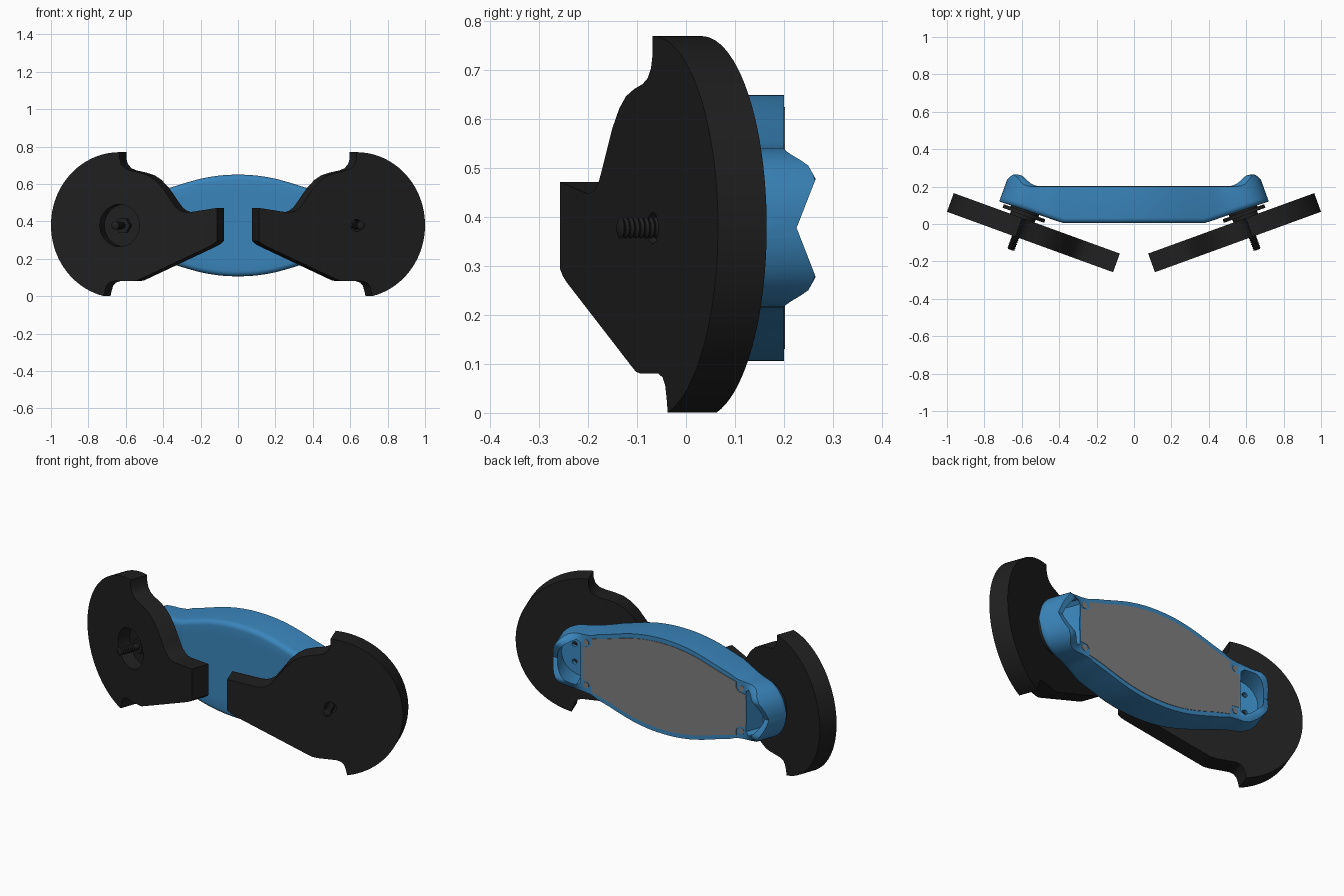
import bpy, bmesh, math
from mathutils import Vector

if "Cube" in bpy.data.objects:
    bpy.data.objects.remove(bpy.data.objects["Cube"])

TILT = math.radians(20)
C, S = math.cos(TILT), math.sin(TILT)
ZC = 0.378                      # height of the hub axis


def material(name, rgb):
    m = bpy.data.materials.new(name)
    m.diffuse_color = (*rgb, 1)
    m.use_nodes = True
    m.node_tree.nodes["Principled BSDF"].inputs["Base Color"].default_value = m.diffuse_color
    return m


BLUE = material("blue plastic", (0.042, 0.235, 0.50))
BLACK = material("black rubber", (0.014, 0.014, 0.014))
GREY = material("grey cover", (0.21, 0.21, 0.21))


def tilted(side, origin):
    """Maps (u outward, z, n backward) of a tilted end to world space."""
    ox, oy = origin
    return lambda u, z, n: Vector((side * (ox + u * C - n * S), oy + u * S + n * C, z))


def flat(u, z, n):
    return Vector((u, n, z))


def loft(name, rings, mat, smooth=True):
    """Skins a row of equal closed rings and caps both ends."""
    bm = bmesh.new()
    rows = [[bm.verts.new(p) for p in r] for r in rings]
    k = len(rows[0])
    for a, b in zip(rows, rows[1:]):
        for i in range(k):
            j = (i + 1) % k
            bm.faces.new((a[i], a[j], b[j], b[i]))
    bm.faces.new(rows[0])
    bm.faces.new(rows[-1])
    bmesh.ops.recalc_face_normals(bm, faces=bm.faces)
    me = bpy.data.meshes.new(name)
    bm.to_mesh(me)
    bm.free()
    me.materials.append(mat)
    ob = bpy.data.objects.new(name, me)
    bpy.context.collection.objects.link(ob)
    if smooth:
        select(ob)
        bpy.ops.object.shade_smooth_by_angle(angle=math.radians(30))
    return ob


def select(ob):
    bpy.ops.object.select_all(action='DESELECT')
    ob.select_set(True)
    bpy.context.view_layer.objects.active = ob


def prism(name, profile, n0, n1, frame, mat):
    return loft(name, [[frame(u, z, n) for u, z in profile] for n in (n0, n1)], mat)


def lathe(name, steps, frame, mat, k=20):
    return loft(name, [[frame(u, z, n) for u, z in circle(r, k)] for n, r in steps], mat)


def circle(r, k=32, cu=0, cz=ZC):
    return [(cu + r * math.cos(2 * math.pi * i / k), cz + r * math.sin(2 * math.pi * i / k))
            for i in range(k)]


def cut(ob, cutter):
    mod = ob.modifiers.new("cut", 'BOOLEAN')
    mod.object, mod.solver = cutter, 'EXACT'
    select(ob)
    bpy.ops.object.modifier_apply(modifier=mod.name)
    bpy.data.objects.remove(cutter)


def interp(x, table):
    for (x0, y0), (x1, y1) in zip(table, table[1:]):
        if x <= x1:
            return y0 + (y1 - y0) * max(0, x - x0) / (x1 - x0)
    return table[-1][1]


def smoothstep(a, b, x):
    t = min(1, max(0, (x - a) / (b - a)))
    return t * t * (3 - 2 * t)


# ---- body: lens-shaped shell with raised, tilted ends ----
WIDTH = [(0, .272), (.05, .271), (.1, .267), (.15, .26), (.2, .25), (.25, .237), (.3, .222),
         (.35, .206), (.4, .192), (.45, .18), (.5, .17), (.56, .163)]
RIM = [(0, .4), (.1, 1), (.13, .75), (.163, 0)]


def half_width(s):
    if s > .56:
        return .163 * max(0, 1 - ((s - .56) / .161) ** 2.4) ** (1 / 2.4)
    return interp(s, WIDTH)


def body_ring(s):
    a, side = abs(s), (1 if s >= 0 else -1)
    h = half_width(a)
    front = .005 + .34 * max(0, a - .38)
    shear = .36 * smoothstep(.4, .55, a)
    bump = .065 * smoothstep(.55, .68, a)
    r = min(.028, h * .5)
    pts = [(-(h - r) + 2 * (h - r) * i / 8, front) for i in range(1, 8)]
    arc = [(h - r + r * math.sin(t), front + r - r * math.cos(t))
           for t in (math.radians(22.5 * i) for i in range(5))]
    back = [(h - 2 * h * i / 20) for i in range(21)]
    back = [(z, .2 + bump * interp(abs(z), RIM)) for z in back]
    ring = pts + arc + back + [(-z, y) for z, y in reversed(arc)]
    return [(side * (a - shear * (y - front)), y, ZC + z) for z, y in ring]


stations = [i * .025 for i in range(22)] + [.56, .58, .6, .62, .64, .66, .675, .69, .70, .71, .717, .7205]
stations = [-s for s in reversed(stations[1:])] + stations
body = loft("body_shell", [body_ring(s) for s in stations], BLUE, False)

# ---- pockets with screw holes in the body ends ----
pocket = [(.145 * math.sin(t) if abs(math.cos(t)) < .97 else .04, ZC + .133 * math.cos(t))
          for t in (math.pi * i / 24 for i in range(25))]
pocket = [(max(u, .035), z) for u, z in pocket]
pocket = [(.015, ZC + .115)] + pocket + [(.015, ZC - .115)]
for side in (-1, 1):
    end = tilted(side, (.56, .066))
    cut(body, prism("pocket_cutter", pocket, .035, .4, end, BLUE))
    for dz in (-.05, .05):
        cut(body, prism("hole_cutter", circle(.014, 16, .075, ZC + dz), .012, .1, end, BLUE))
select(body)
bpy.ops.object.shade_smooth_by_angle(angle=math.radians(30))

# ---- back cover with notched corners and corner screws ----
xs = [-.46 + .046 * i for i in range(21)]
top = [(-.515, .095), (-.475, .1), (-.46, .12)] + [(x, half_width(abs(x)) - .025) for x in xs]
top += [(.46, .12), (.475, .1), (.515, .095)]
cover = [(x, ZC + z) for x, z in top] + [(x, ZC - z) for x, z in reversed(top)]
prism("back_cover", cover, .195, .2025, flat, GREY)
for x in (-.492, .492):
    for z in (-.122, .122):
        prism("cover_screw", circle(.017, 16, x, ZC + z), .19, .2025, flat, GREY)

# ---- tilted paddles: disc with notches and a tapering arm ----
R = .39
outline = [(R * math.sin(t), .38 + R * math.cos(t))
           for t in (math.radians(166.7) * i / 40 for i in range(41))]
outline += [(.083, .03), (.075, .055), (.06, .072), (.035, .08), (-.07, .08), (-.1, .084),
            (-.126, .095), (-.51, .265), (-.535, .278), (-.555, .295), (-.555, .472), (-.46, .458), (-.4, .449),
            (-.37, .449), (-.345, .457), (-.32, .475), (-.29, .515), (-.243, .58),
            (-.2, .622), (-.16, .647), (-.11, .662), (-.06, .672), (-.03, .684), (-.01, .705),
            (0, .735)]
thread = [(-.075, .012)]
for i in range(8):
    thread += [(-.07 + i * .011, .022), (-.0645 + i * .011, .017)]
thread += [(.1, .017)]

for side, tag in ((-1, "left"), (1, "right")):
    frame = tilted(side, (.6335, -.068))
    paddle = prism(tag + "_paddle", outline, 0, .106, frame, BLACK)
    # deep round recess on one side, small screw hole on the other
    cut(paddle, prism("recess_cutter", circle(.113 if side < 0 else .032, 40),
                      -.05, .075, frame, BLACK))
    select(paddle)
    bpy.ops.object.shade_smooth_by_angle(angle=math.radians(30))
    lathe(tag + "_axle_screw", thread, frame, BLACK)
    if side < 0:
        prism("recess_nut", circle(.042, 6), .045, .09, frame, BLACK)
    # hub between paddle and body
    lathe(tag + "_hub", [(.1, .07), (.122, .07), (.122, .118), (.142, .118), (.142, .08), (.165, .08)],
          frame, BLACK, 40)
